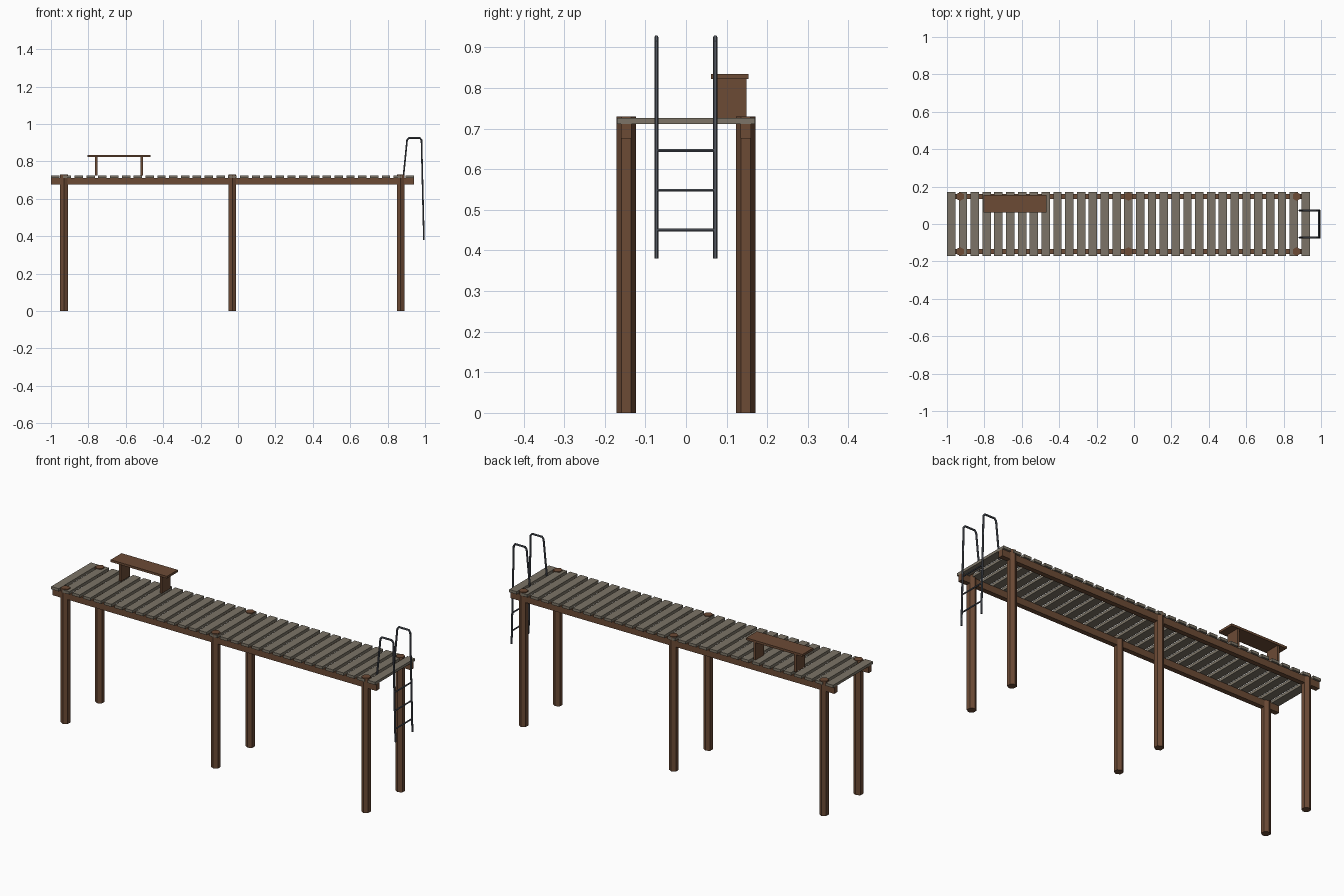
import bpy, bmesh, math
from mathutils import Vector, Matrix

cube = bpy.data.objects.get("Cube")
if cube:
    bpy.data.objects.remove(cube, do_unlink=True)


def material(name, rgb):
    m = bpy.data.materials.new(name)
    m.use_nodes = True
    m.diffuse_color = (*rgb, 1)
    m.node_tree.nodes["Principled BSDF"].inputs["Base Color"].default_value = (*rgb, 1)
    return m


brown = material("brown wood", (0.15, 0.07, 0.036))
grey = material("weathered planks", (0.20, 0.175, 0.135))
metal = material("dark metal", (0.085, 0.095, 0.115))


def finish(name, bm, mat):
    bmesh.ops.recalc_face_normals(bm, faces=bm.faces)
    me = bpy.data.meshes.new(name)
    bm.to_mesh(me)
    bm.free()
    me.materials.append(mat)
    ob = bpy.data.objects.new(name, me)
    bpy.context.collection.objects.link(ob)
    return ob


def box(name, x, y, z, mat):
    """Box from (min, max) pairs."""
    bm = bmesh.new()
    bmesh.ops.create_cube(bm, size=1)
    for v in bm.verts:
        v.co = [a + (c + 0.5) * (b - a) for c, (a, b) in zip(v.co, (x, y, z))]
    return finish(name, bm, mat)


def tube(name, points, radius, mat, sides=6):
    """Mitred tube along a path lying in one plane."""
    pts = [Vector(p) for p in points]
    dirs = [(b - a).normalized() for a, b in zip(pts, pts[1:])]
    side = Vector((0, 1, 0)) if abs(dirs[0].y) < 0.5 else Vector((1, 0, 0))
    bm = bmesh.new()
    rings = []
    for i, p in enumerate(pts):
        d0, d1 = dirs[max(i - 1, 0)], dirs[min(i, len(dirs) - 1)]
        t = (d0 + d1).normalized()
        up = t.cross(side) / t.dot(d1)
        angles = [math.tau * k / sides for k in range(sides)]
        rings.append([bm.verts.new(p + radius * (math.cos(a) * side + math.sin(a) * up))
                      for a in angles])
    for r0, r1 in zip(rings, rings[1:]):
        for k in range(sides):
            n = (k + 1) % sides
            bm.faces.new((r0[k], r0[n], r1[n], r1[k]))
    bm.faces.new(rings[0])
    bm.faces.new(rings[-1])
    return finish(name, bm, mat)


# Deck planks
count, width, start, end = 31, 0.045, -1.0, 0.94
pitch = (end - start - width) / (count - 1)
for i in range(count):
    x = start + i * pitch
    box(f"deck_plank_{i + 1}", (x, x + width), (-0.17, 0.17), (0.711, 0.7255), grey)

# Long beams and hexagonal posts on both sides
for label, y in (("front", -0.147), ("back", 0.147)):
    box(f"{label}_beam", (start, end), (y - 0.013, y + 0.013), (0.675, 0.711), brown)
    for i, x in enumerate((-0.93, -0.03, 0.87)):
        bm = bmesh.new()
        bmesh.ops.create_cone(bm, cap_ends=True, segments=6, radius1=0.0235,
                              radius2=0.0235, depth=0.73,
                              matrix=Matrix.Translation((x, y, 0.365)))
        # Points of the hexagon face along y
        if max(v.co.y for v in bm.verts) - y < 0.022:
            bmesh.ops.rotate(bm, verts=bm.verts, cent=(x, y, 0),
                             matrix=Matrix.Rotation(math.pi / 6, 3, 'Z'))
        finish(f"{label}_post_{i + 1}", bm, brown)

# Bench
box("bench_seat", (-0.805, -0.468), (0.061, 0.154), (0.822, 0.834), brown)
for label, x in (("left", -0.5145), ("right", -0.7585)):
    box(f"bench_{label}_leg", (x - 0.0065, x + 0.0065), (0.075, 0.149),
        (0.7255, 0.822), brown)

# Ladder: bent rails and rungs
for label, y in (("front", -0.073), ("back", 0.072)):
    path = [(0.884, 0.715), (0.904, 0.914), (0.913, 0.925),
            (0.972, 0.925), (0.981, 0.914), (0.994, 0.38)]
    tube(f"ladder_{label}_rail", [(x, y, z) for x, z in path], 0.005, metal)
for i, z in enumerate((0.45, 0.548, 0.646)):
    x = 0.981 + (0.914 - z) / (0.914 - 0.38) * 0.013
    tube(f"ladder_rung_{i + 1}", [(x, -0.073, z), (x, 0.072, z)], 0.004, metal)
